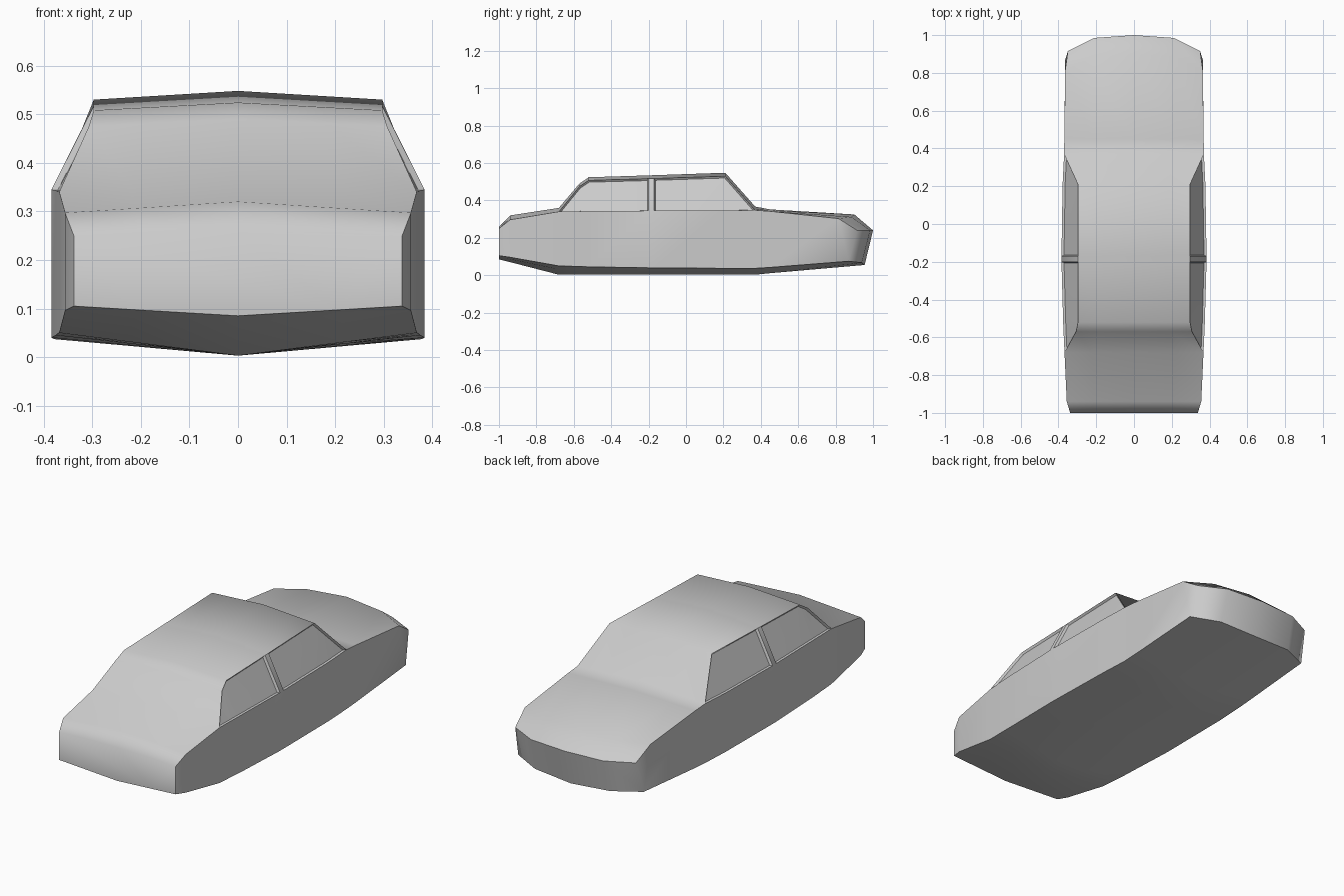
import bpy
import bmesh
import math

old_cube = bpy.data.objects.get("Cube")
if old_cube:
    bpy.data.objects.remove(old_cube, do_unlink=True)


def make_material(name, colour):
    material = bpy.data.materials.new(name)
    material.use_nodes = True
    material.diffuse_color = colour
    material.node_tree.nodes["Principled BSDF"].inputs["Base Color"].default_value = colour
    return material


# Cross-sections, nose to tail:
# y, half width, (underside edge, middle), (belt height), roof half width, (roof edge, middle)
stations = [
    (-1.0, .338, (.105, .085), .25, None, .26),
    (-.94, .356, (.096, .07), .297, None, .32),
    (-.68, .368, (.05, .003), .34, None, .36),
    (-.57, .373, (.047, .003), .342, (.307, .475), .49),
    (-.52, .375, (.045, .003), .343, (.297, .508), .524),
    (-.2, .384, (.04, .003), .345, (.297, .517), .534),
    (-.17, .384, (.04, .003), .345, (.297, .518), .535),
    (.21, .378, (.037, .003), .346, (.297, .53), .548),
    (.37, .37, (.037, .003), .348, None, .367),
    (.45, .369, (.042, .011), .342, None, .352),
    (.9, .364, (.075, .055), .303, None, .325),
    (1.0, .35, (.24, .24), .24, None, .24),
]
PILLAR = (-.2, -.17)
COLUMNS = (-1, -.6, 0, .6, 1)
TAIL_BOW = {0: 0, .6: .015, 1: .085}


def make_section(y, width, under, belt, roof, top):
    """One closed ring: underside, belt corner, roof, opposite belt corner."""
    roof_width, roof_edge = roof or (width, belt)

    def bow(f):
        return TAIL_BOW[abs(f)] if y > .8 else 0

    under_y = y + .055 if y == .9 else y
    ring = []
    for f in COLUMNS:
        z = under[1] + (under[0] - under[1]) * abs(f)
        ring.append((f * width, under_y - bow(f), z))
    ring.append((width, y - bow(1), belt))
    for f in reversed(COLUMNS):
        z = top + (roof_edge - top) * abs(f)
        ring.append((f * roof_width, y - bow(f), z))
    ring.append((-width, y - bow(1), belt))
    return ring


# Body shell lofted through the sections
bm = bmesh.new()
rings = [[bm.verts.new(p) for p in make_section(*s)] for s in stations]
count = len(rings[0])
windows = {}
for i, (a, b) in enumerate(zip(rings, rings[1:])):
    y_start, y_end = stations[i][0], stations[i + 1][0]
    for j in range(count):
        k = (j + 1) % count
        face = bm.faces.new((a[j], a[k], b[k], b[j]))
        # Side glass lies between the belt corner and the roof edge
        is_side = j in (5, 10)
        in_cabin = y_start >= -.68 and y_end <= .37
        if is_side and in_cabin and y_start != PILLAR[0]:
            windows.setdefault((j, y_start < PILLAR[0]), []).append(face)
bm.faces.new(rings[0])
bmesh.ops.remove_doubles(bm, verts=bm.verts, dist=.0005)
bmesh.ops.recalc_face_normals(bm, faces=bm.faces)

# Shallow recessed side windows, either side of the pillar
for faces in windows.values():
    bmesh.ops.inset_region(bm, faces=[f for f in faces if f.is_valid],
                           thickness=.006, depth=-.012, use_even_offset=True)

mesh = bpy.data.meshes.new("car_body")
bm.to_mesh(mesh)
bm.free()
mesh.materials.append(make_material("light grey", (.6, .6, .6, 1)))
body = bpy.data.objects.new("car_body", mesh)
bpy.context.collection.objects.link(body)

# Rounded nose, glass and tail, with crisp belt and roof edges
bpy.ops.object.select_all(action="DESELECT")
body.select_set(True)
bpy.context.view_layer.objects.active = body
bpy.ops.object.shade_smooth_by_angle(angle=math.radians(56))
